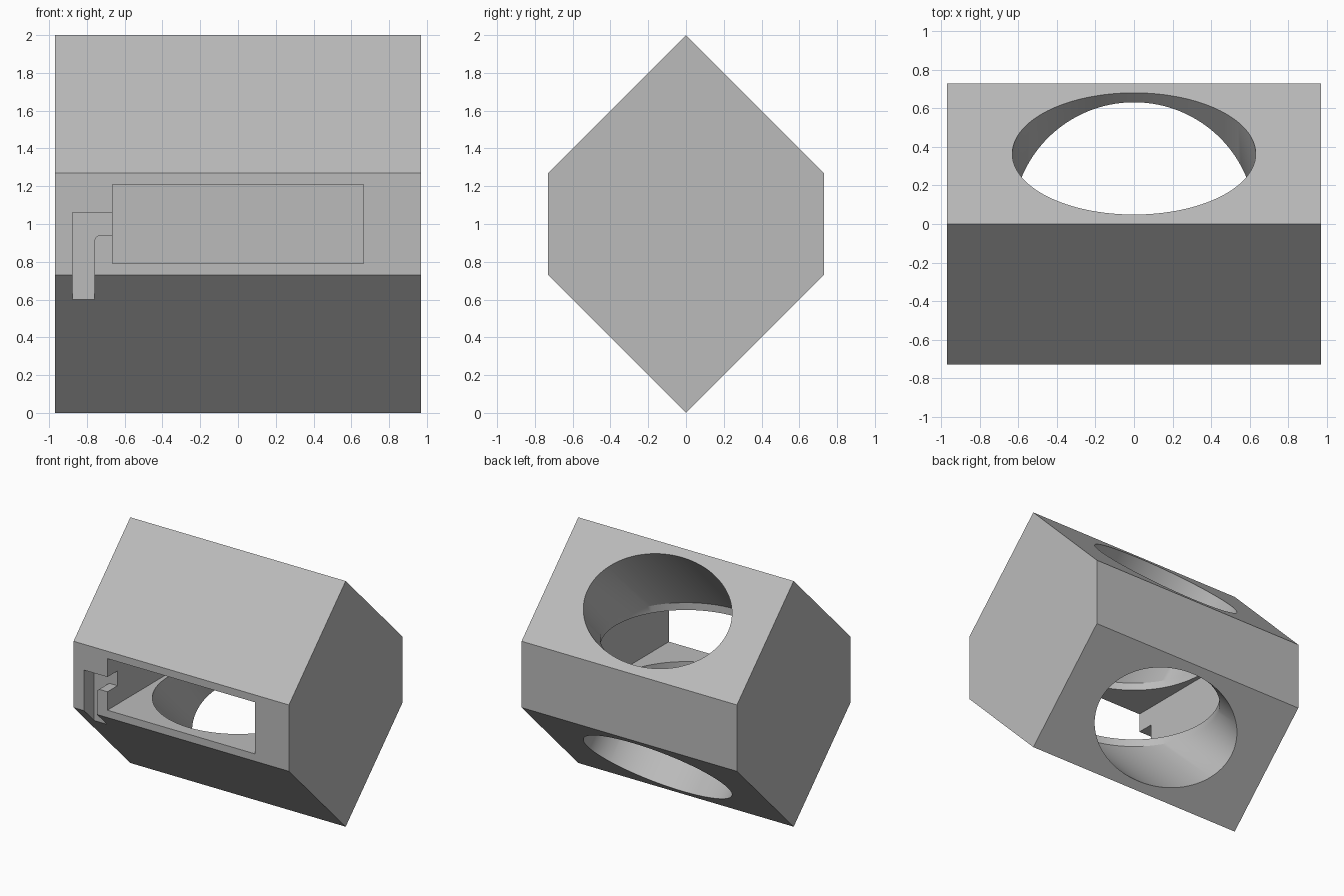
import bpy, bmesh, math

if "Cube" in bpy.data.objects:
    bpy.data.objects.remove(bpy.data.objects["Cube"])

grey = bpy.data.materials.new("light_grey")
grey.diffuse_color = (0.5, 0.5, 0.5, 1)
grey.use_nodes = True
grey.node_tree.nodes["Principled BSDF"].inputs["Base Color"].default_value = grey.diffuse_color


def loft(name, rings):
    """Closed solid through rings of matching points."""
    bm = bmesh.new()
    loops = [[bm.verts.new(p) for p in ring] for ring in rings]
    n = len(loops[0])
    for a, b in zip(loops, loops[1:]):
        for i in range(n):
            j = (i + 1) % n
            bm.faces.new((a[i], a[j], b[j], b[i]))
    bm.faces.new(loops[0])
    bm.faces.new(loops[-1])
    bmesh.ops.recalc_face_normals(bm, faces=bm.faces)
    mesh = bpy.data.meshes.new(name)
    bm.to_mesh(mesh)
    bm.free()
    mesh.materials.append(grey)
    obj = bpy.data.objects.new(name, mesh)
    bpy.context.collection.objects.link(obj)
    return obj


def cut(target, cutter):
    """Subtract the cutter and discard it."""
    bpy.context.view_layer.objects.active = target
    mod = target.modifiers.new("cut", 'BOOLEAN')
    mod.operation = 'DIFFERENCE'
    mod.solver = 'EXACT'
    mod.object = cutter
    bpy.ops.object.modifier_apply(modifier=mod.name)
    bpy.data.objects.remove(cutter, do_unlink=True)


# Six-sided housing
W, D = 0.97, 0.73
section = [(0, 0), (D, D), (D, 2 - D), (0, 2), (-D, 2 - D), (-D, D)]
housing = loft("housing", [[(x, y, z) for y, z in section] for x in (-W, W)])

# Round duct: upright in the middle, bending to both rear slopes
R, N = 0.632, 128
duct = loft("duct_cutter", [
    [(R * math.cos(2 * math.pi * i / N), y + R * math.sin(2 * math.pi * i / N), z)
     for i in range(N)]
    for y, z in ((1, 1 - D), (0, D), (0, 2 - D), (1, 3 - D))
    for z in [z if y == 0 else (-0.27 if z < 1 else 2.27)]])
cut(housing, duct)

# Rectangular slot from the front
S = 0.665
slot = loft("slot_cutter", [
    [(-S, y, 0.79), (S, y, 0.79), (S, y, 1.21), (-S, y, 1.21)] for y in (-1, S)])
cut(housing, slot)

# Cable groove: from the slot to the left, then down, with a rounded inner corner
r = 0.03
corner = [(-0.76 + r - r * math.cos(a), 0.94 - r + r * math.sin(a))
          for a in (math.pi / 2 * k / 6 for k in range(7))]
path = [(-0.875, 0.5), (-0.76, 0.5)] + corner + [(-0.6, 0.94), (-0.6, 1.06), (-0.875, 1.06)]
groove = loft("groove_cutter", [[(x, y, z) for x, z in path] for y in (-1, -0.6)])
cut(housing, groove)

# Smooth duct walls, crisp edges
bpy.ops.object.select_all(action='DESELECT')
housing.select_set(True)
bpy.context.view_layer.objects.active = housing
bpy.ops.object.shade_smooth_by_angle(angle=math.radians(25))
